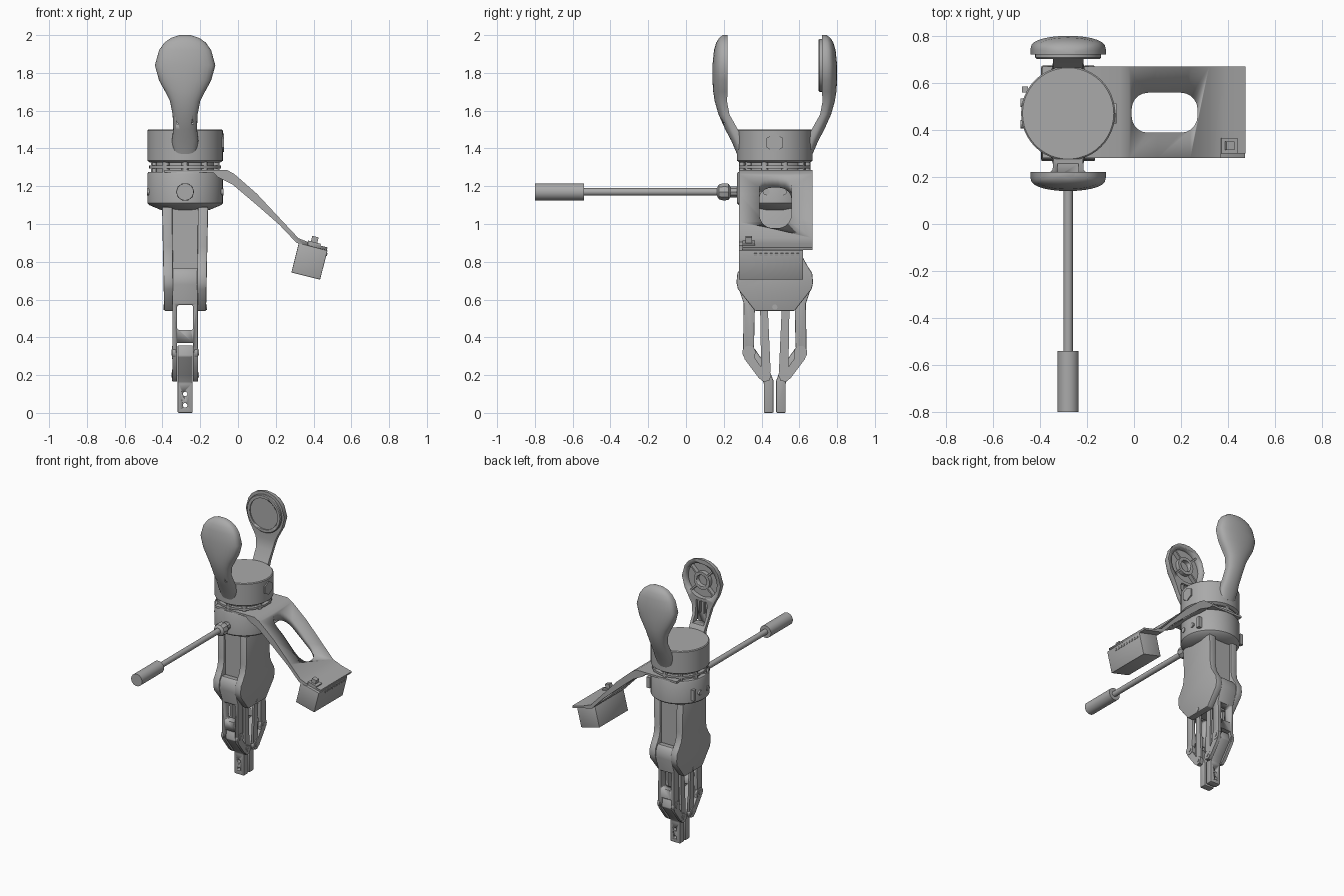
import bpy, bmesh, math
from mathutils import Vector, Matrix

cube = bpy.data.objects.get("Cube")
if cube:
    bpy.data.objects.remove(cube)

CX, CY = -0.28, 0.47          # main axis of the tool
grey = bpy.data.materials.new("plain grey")
grey.use_nodes = True
COLOUR = (0.4, 0.4, 0.4, 1)
grey.diffuse_color = COLOUR
grey.node_tree.nodes["Principled BSDF"].inputs["Base Color"].default_value = COLOUR


def finish(name, bm, smooth=30, bevel=0):
    bmesh.ops.recalc_face_normals(bm, faces=bm.faces)
    mesh = bpy.data.meshes.new(name)
    bm.to_mesh(mesh)
    bm.free()
    mesh.materials.append(grey)
    ob = bpy.data.objects.new(name, mesh)
    bpy.context.collection.objects.link(ob)
    bpy.ops.object.select_all(action='DESELECT')
    bpy.context.view_layer.objects.active = ob
    ob.select_set(True)
    if bevel:
        mod = ob.modifiers.new("bevel", 'BEVEL')
        mod.width, mod.segments = bevel, 2
        bpy.ops.object.modifier_apply(modifier=mod.name)
    bpy.ops.object.shade_smooth_by_angle(angle=math.radians(smooth))
    return ob


def prism(name, pts, axis, a, b, bevel=0):
    """Extrude a 2D outline along an axis from a to b."""
    place = {'x': lambda u, v, w: (w, u, v), 'y': lambda u, v, w: (u, w, v),
             'z': lambda u, v, w: (u, v, w)}[axis]
    bm = bmesh.new()
    face = bm.faces.new([bm.verts.new(place(u, v, a)) for u, v in pts])
    out = bmesh.ops.extrude_face_region(bm, geom=[face])
    shift = Vector(place(0, 0, b - a))
    bmesh.ops.translate(bm, vec=shift, verts=[g for g in out["geom"] if isinstance(g, bmesh.types.BMVert)])
    return finish(name, bm, bevel=bevel)


def box(name, x, y, z, bevel=0):
    return prism(name, [(x[0], y[0]), (x[1], y[0]), (x[1], y[1]), (x[0], y[1])], 'z', *z, bevel)


def lathe(name, profile, centre, axis='z', sides=48):
    """Revolve (radius, offset) points about an axis through centre."""
    turn = {'z': Matrix(), 'x': Matrix.Rotation(math.pi / 2, 4, 'Y'),
            'y': Matrix.Rotation(-math.pi / 2, 4, 'X')}[axis]
    bm = bmesh.new()
    rings = [[bm.verts.new((r * math.cos(t), r * math.sin(t), h))
              for t in (math.tau * i / sides for i in range(sides))] for r, h in profile]
    for lo, hi in zip(rings, rings[1:]):
        for i in range(sides):
            j = (i + 1) % sides
            bm.faces.new((lo[i], lo[j], hi[j], hi[i]))
    bm.faces.new(rings[0])
    bm.faces.new(rings[-1])
    bmesh.ops.transform(bm, matrix=Matrix.Translation(centre) @ turn, verts=bm.verts)
    return finish(name, bm)


def disc(name, r, a, b, centre, axis='z', sides=32):
    return lathe(name, [(r, a), (r, b)], centre, axis, sides)


def cut(ob, *cutters):
    for c in cutters:
        mod = ob.modifiers.new("cut", 'BOOLEAN')
        mod.operation, mod.object, mod.solver = 'DIFFERENCE', c, 'EXACT'
        bpy.context.view_layer.objects.active = ob
        bpy.ops.object.modifier_apply(modifier=mod.name)
        bpy.data.objects.remove(c)


def rounded(cx, cy, hw, hh, r, n=5):
    """Rounded rectangle outline."""
    pts = []
    for k, (sx, sy) in enumerate([(1, 1), (-1, 1), (-1, -1), (1, -1)]):
        for i in range(n + 1):
            t = math.pi / 2 * (k + i / n)
            pts.append((cx + sx * (hw - r) + r * math.cos(t), cy + sy * (hh - r) + r * math.sin(t)))
    return pts


# Wrist: fork base, spacer with posts, and collar
lathe("fork_base", [(.185, 1.325), (.2, 1.335), (.2, 1.495), (.194, 1.5)], (CX, CY, 0))
disc("spacer_core", .165, 1.27, 1.33, (CX, CY, 0))
disc("spacer_plate", .19, 1.295, 1.31, (CX, CY, 0), sides=48)
for i in range(10):
    t = math.tau * (i + .5) / 10
    disc("spacer_post", .018, 1.26, 1.335, (CX + .172 * math.cos(t), CY + .172 * math.sin(t), 0), sides=12)
lathe("collar", [(.13, 1.075), (.19, 1.1), (.2, 1.11), (.2, 1.265), (.195, 1.275)], (CX, CY, 0))
disc("base_bolt", .05, .18, .206, (CX, CY, 1.43), 'x', 6)
for s in (-1, 1):
    for y in (-.045, .045):
        disc("collar_screw", .018, s * .18, s * .203, (CX, CY + y, 1.17), 'x', 12)
    box("collar_slot", sorted((CX + s * .17, CX + s * .197)), (CY + .09, CY + .115), (1.13, 1.21))

# Fork paddles: lofted D-shaped sections (height, half width, inner and outer distance)
SECTIONS = [(2.0, .03, .25, .275), (1.985, .075, .25, .295), (1.96, .11, .25, .31), (1.92, .138, .25, .322),
            (1.84, .16, .25, .33), (1.76, .138, .25, .33), (1.7, .105, .25, .326), (1.65, .08, .253, .318),
            (1.58, .066, .24, .298), (1.5, .063, .195, .262), (1.44, .07, .17, .23), (1.37, .06, .15, .2)]
for s, side in ((-1, "front"), (1, "back")):
    bm = bmesh.new()
    rings = []
    for z, w, inner, outer in SECTIONS:
        lip = inner + (outer - inner) * .3
        arc = [(math.cos(math.pi * i / 14), math.sin(math.pi * i / 14)) for i in range(15)]
        row = [(-w, inner)] + [(-w * c, lip + (outer - lip) * q ** .8) for c, q in
                               [(c, max(q, 0)) for c, q in arc]] + [(w, inner)]
        rings.append([bm.verts.new((CX + x, CY + s * d, z)) for x, d in row])
    n = len(rings[0])
    for a, b in zip(rings, rings[1:]):
        for i in range(n):
            bm.faces.new((a[i], a[(i + 1) % n], b[(i + 1) % n], b[i]))
    bm.faces.new(rings[0])
    bm.faces.new(rings[-1])
    paddle = finish(side + "_paddle", bm, 40)
    hub = (CX, CY, 1.84)
    if s < 0:
        # Hollow inner face with hub and ribs
        cut(paddle, disc("cutter", .13, -.285, -.2, hub, 'y'),
            box("cutter", (CX - .045, CX + .045), (CY - .27, CY - .1), (1.53, 1.69)))
        ring = disc("hub_ring", .065, -.3, -.255, hub, 'y')
        cut(ring, disc("cutter", .042, -.29, -.2, hub, 'y'))
        for t in range(4):
            c, q = math.cos(t * math.pi / 2 + .78), math.sin(t * math.pi / 2 + .78)
            k = .006
            prism("hub_rib", [(CX + r * c + e * q, 1.84 + r * q - e * c)
                              for r, e in ((.06, -k), (.135, -k), (.135, k), (.06, k))],
                  'y', CY - .3, CY - .255)
        for x in (-.018, .018):
            box("neck_rib", (CX + x - .005, CX + x + .005), (CY - .29, CY - .255), (1.6, 1.7))
    else:
        pad = lathe("contact_pad", [(.14, .255), (.14, .238), (.135, .232)], hub, 'y')
        cut(pad, disc("cutter", .115, .2, .24, hub, 'y'))

# Rod and handle
lathe("rod_joint", [(.03, -.2), (.03, -.235), (.045, -.245), (.048, -.27), (.042, -.295), (.025, -.305)],
      (CX, CY, 1.17), 'y', 10)
disc("rod", .02, -.26, -1.02, (CX, CY, 1.17), 'y', 20)
disc("rod_handle", .045, -1.01, -1.27, (CX, CY, 1.17), 'y', 32)

# Bracket with window, and sensor box
bracket = prism("bracket", [(-.39, 1.272), (-.13, 1.272), (-.11, 1.25), (-.03, 1.21), (.1, 1.1), (.22, .995),
                            (.31, .9), (.47, .862), (.474, .876), (.39, .897), (.32, .925), (.24, 1.01),
                            (.1, 1.16), (-.02, 1.265), (-.06, 1.287), (-.39, 1.287)], 'y', .28, .67)
cut(bracket, prism("cutter", rounded(.13, .473, .14, .085, .07), 'z', .9, 1.4),
    box("cutter", (.37, .6), (.2, .3), (.8, 1)))
tilt = lambda u, v: (.318 + .97 * u - .245 * v, .905 - .245 * u - .97 * v)
slab = lambda u0, u1, v0, v1: [tilt(u0, v0), tilt(u1, v0), tilt(u1, v1), tilt(u0, v1)]
prism("sensor_box", slab(.005, .162, .005, .165), 'y', .28, .62, .004)
prism("sensor_plug", slab(.05, .12, -.02, .02), 'y', .3, .365)
prism("sensor_knob", slab(.065, .1, -.05, 0), 'y', .315, .35)
for i in range(9):
    y = .36 + i * .028
    prism("sensor_vent", slab(.155, .166, .02, .035), 'y', y, y + .015)

# Gripper body: core between two flared side plates
box("body_core", (CX - .075, CX + .075), (CY - .125, CY + .125), (.66, 1.09))
half = [(.105, .54), (.195, .655), (.203, .69), (.198, .74), (.175, .775), (.15, .82), (.14, .88), (.14, 1.09)]
outline = [(CY + d, z) for d, z in half] + [(CY - d, z) for d, z in reversed(half)]
for s in (-1, 1):
    plate = prism("body_side_plate", outline, 'x', CX + s * .068, CX + s * .122, .006)
    for v in plate.data.vertices:      # slight taper towards the fingers
        v.co.x = CX + (v.co.x - CX) * (1 - .09 * (1.09 - v.co.z) / .55)
    disc("body_screw", .014, s * .1, s * .115, (CX, CY, .56), 'x', 12)
box("body_foot", (CX - .07, CX + .07), (CY - .09, CY + .09), (.57, .68))

# Two fingers, each with an outer link, inner links, knuckle and tip
for s, side in ((-1, "front"), (1, "back")):
    flip = lambda pts: [(CY + s * d, z) for d, z in pts]
    link = prism(side + "_outer_link", flip([(.19, .735), (.17, .765), (.125, .76), (.11, .7), (.105, .58),
                 (.11, .35), (.13, .3), (.155, .3), (.168, .33), (.165, .58), (.198, .68)]),
                 'x', CX - .067, CX + .067, .005)
    cut(link, prism("cutter", rounded(CX, .505, .043, .066, .012), 'y', CY - .4, CY + .4),
        box("cutter", (CX - .042, CX + .042), (CY - .4, CY + .4), (.25, .37)))
    for e in (-1, 1):
        prism(side + "_inner_link", flip([(.078, .58), (.038, .58), (.022, .22), (.04, .18), (.072, .22)]),
              'x', CX + e * .045, CX + e * .062)
        prism(side + "_knuckle_plate", flip([(.168, .32), (.15, .35), (.105, .33), (.105, .29), (.07, .24),
              (.04, .23), (.02, .2), (.03, .17), (.06, .165), (.085, .185), (.16, .285)]),
              'x', CX + e * .043, CX + e * .067)
        for d, z, r in ((.137, .32, .035), (.05, .2, .03)):
            disc(side + "_pivot", r, e * .05, e * .069, (CX, CY + s * d, z), 'x', 24)
            disc(side + "_pivot_pin", r * .45, e * .05, e * .073, (CX, CY + s * d, z), 'x', 16)
    tip = prism(side + "_finger_tip", flip([(.058, 0), (.007, 0), (.007, .17), (.03, .23), (.11, .345), (.15, .36),
                (.163, .3), (.085, .2), (.058, .16)]), 'x', CX - .04, CX + .04, .006)
    cut(tip, *[disc("cutter", .012, -.2, .2, (CX, CY, z), 'y', 16) for z in (.04, .1)])
